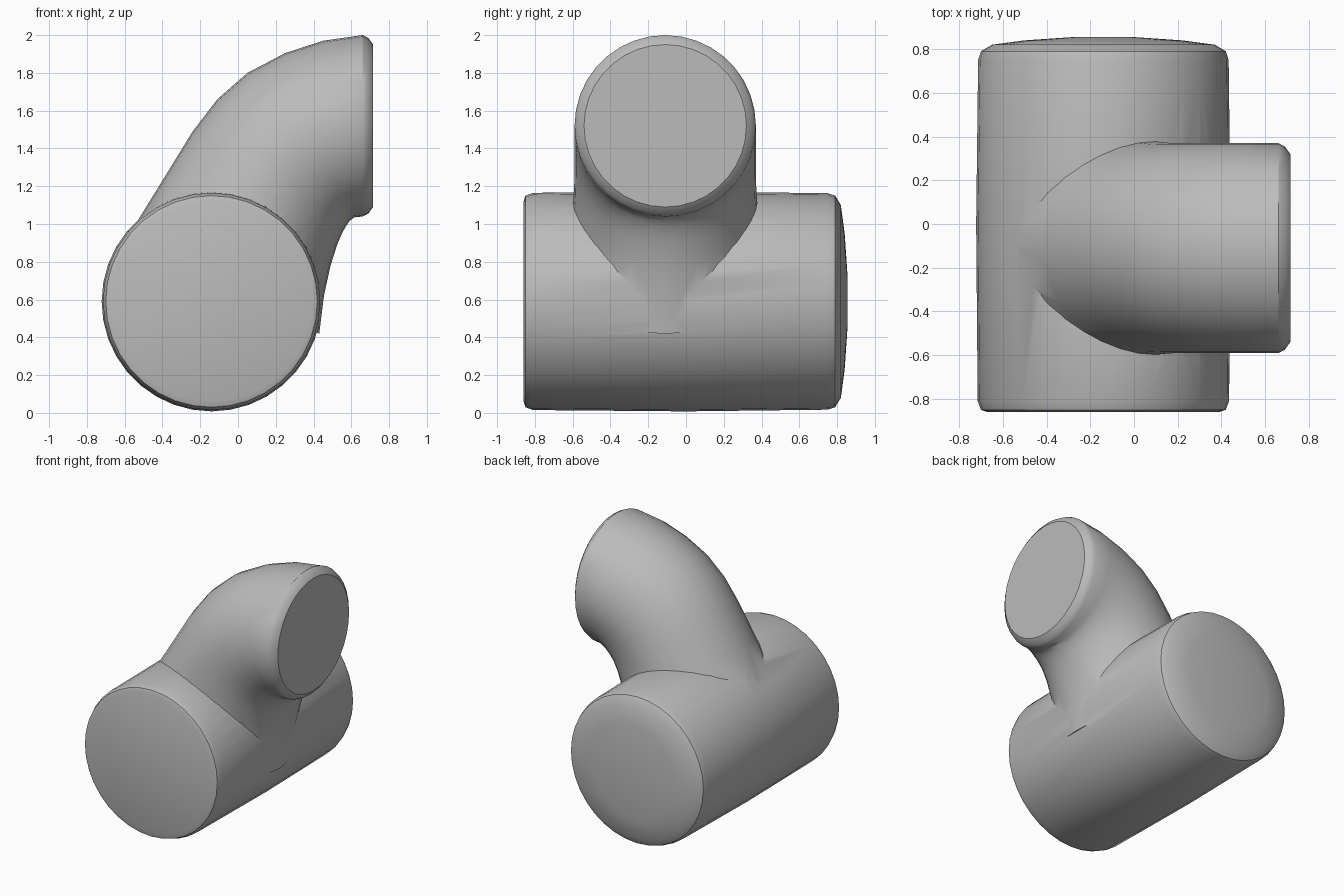
import bpy, bmesh
from math import sin, cos, tau, radians
from mathutils import Vector

cube = bpy.data.objects.get("Cube")
if cube:
    bpy.data.objects.remove(cube)

SIDES = 36

grey = bpy.data.materials.new("plain grey")
grey.use_nodes = True
colour = (0.5, 0.5, 0.5, 1)
grey.diffuse_color = colour
grey.node_tree.nodes["Principled BSDF"].inputs["Base Color"].default_value = colour


def loft(name, rings):
    """Skin a closed tube through rings given as (centre, half axis, half axis)."""
    bm = bmesh.new()
    loops = []
    for centre, u, v in rings:
        loops.append([bm.verts.new(centre + u * cos(tau * i / SIDES) + v * sin(tau * i / SIDES))
                      for i in range(SIDES)])
    for a, b in zip(loops, loops[1:]):
        for i in range(SIDES):
            j = (i + 1) % SIDES
            bm.faces.new((a[i], a[j], b[j], b[i]))
    bm.faces.new(loops[0])
    bm.faces.new(loops[-1])
    bmesh.ops.recalc_face_normals(bm, faces=bm.faces)
    mesh = bpy.data.meshes.new(name)
    bm.to_mesh(mesh)
    bm.free()
    mesh.materials.append(grey)
    obj = bpy.data.objects.new(name, mesh)
    bpy.context.collection.objects.link(obj)
    return obj


# Main pipe: flat front end, softly domed back end (y, radius)
profile = [(-0.86, 0.53), (-0.85, 0.56), (-0.81, 0.575), (0, 0.582), (0.75, 0.573),
           (0.79, 0.56), (0.82, 0.51), (0.84, 0.36), (0.855, 0.14)]
main_pipe = loft("pipe_junction", [
    (Vector((-0.14, y, 0.59)), Vector((r, 0, 0)), Vector((0, 0, r))) for y, r in profile])

# Elbow branch: (outer x, z), (inner x, z), half width
sections = [((-0.64, 0.86), (0.43, 0.42), 0.52),
            ((-0.53, 1.02), (0.455, 0.62), 0.52),
            ((-0.40, 1.23), (0.49, 0.78), 0.495),
            ((-0.24, 1.49), (0.525, 0.89), 0.482),
            ((-0.11, 1.66), (0.55, 0.95), 0.48),
            ((0.05, 1.80), (0.57, 0.985), 0.48),
            ((0.25, 1.905), (0.59, 1.015), 0.48),
            ((0.45, 1.97), (0.615, 1.035), 0.48),
            ((0.66, 2.0), (0.66, 1.04), 0.48),
            ((0.69, 1.985), (0.69, 1.055), 0.465),
            ((0.715, 1.95), (0.715, 1.09), 0.43)]
rings = []
for (ox, oz), (ix, iz), width in sections:
    outer, inner = Vector((ox, -0.11, oz)), Vector((ix, -0.11, iz))
    rings.append(((outer + inner) / 2, (outer - inner) / 2, Vector((0, width, 0))))
branch = loft("elbow_branch", rings)

# Fuse the branch into the pipe
bpy.ops.object.select_all(action='DESELECT')
main_pipe.select_set(True)
bpy.context.view_layer.objects.active = main_pipe
union = main_pipe.modifiers.new("fuse", 'BOOLEAN')
union.operation = 'UNION'
union.solver = 'EXACT'
union.object = branch
bpy.ops.object.modifier_apply(modifier=union.name)
bpy.data.objects.remove(branch)
bpy.ops.object.shade_smooth_by_angle(angle=radians(30))
